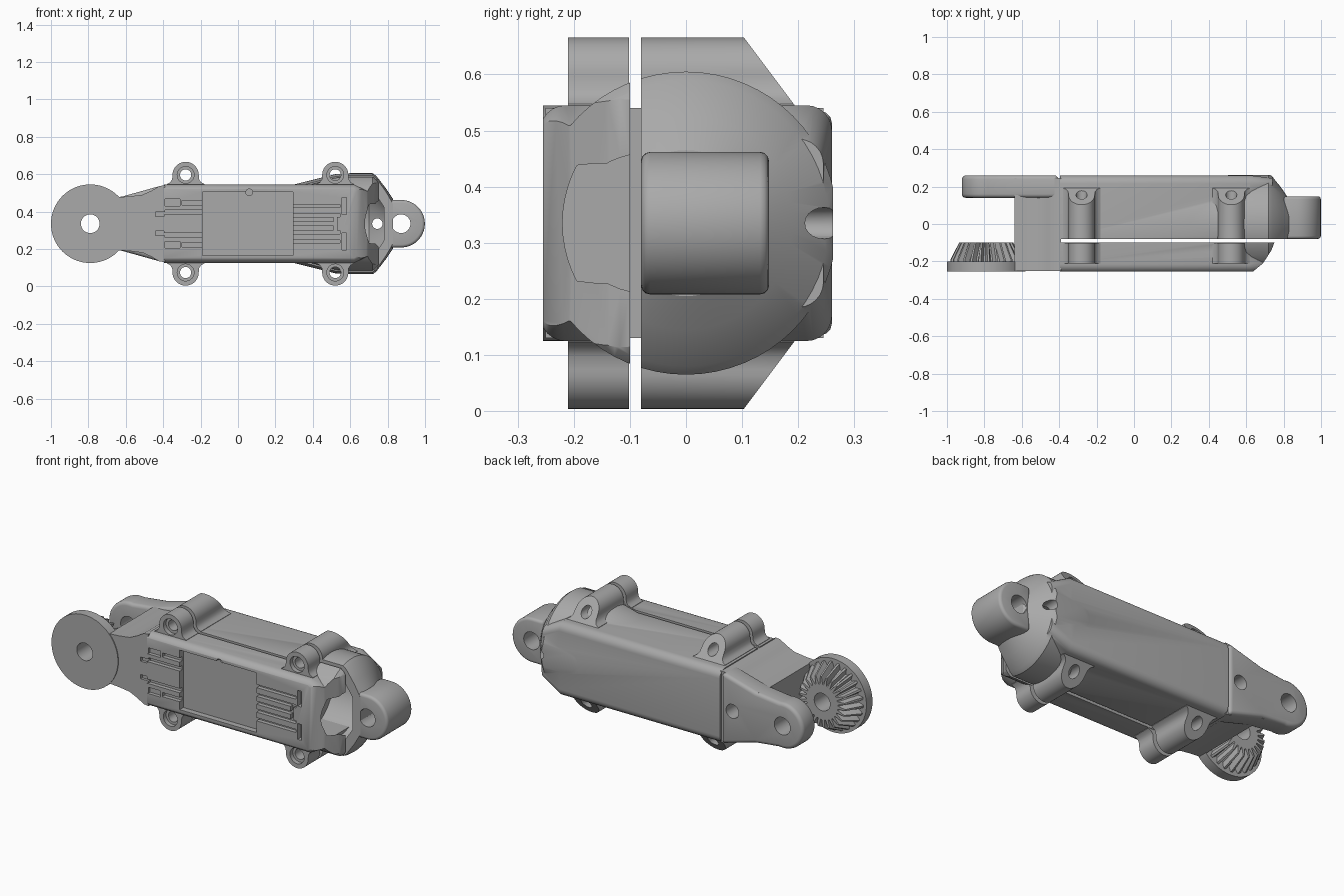
import bpy, bmesh, math
from mathutils import Vector

if "Cube" in bpy.data.objects:
    bpy.data.objects.remove(bpy.data.objects["Cube"])

ZC = 0.335  # height of the long axis
grey = bpy.data.materials.new("plain grey")
grey.use_nodes = True
grey.diffuse_color = (0.4, 0.4, 0.4, 1)
grey.node_tree.nodes["Principled BSDF"].inputs["Base Color"].default_value = (0.4, 0.4, 0.4, 1)


def loft(name, rings):
    """Skin equal-length rings of points and cap both ends."""
    bm = bmesh.new()
    loops = [[bm.verts.new(p) for p in ring] for ring in rings]
    n = len(loops[0])
    for a, b in zip(loops, loops[1:]):
        for i in range(n):
            j = (i + 1) % n
            bm.faces.new((a[i], a[j], b[j], b[i]))
    bm.faces.new(loops[0])
    bm.faces.new(loops[-1])
    bmesh.ops.recalc_face_normals(bm, faces=bm.faces[:])
    mesh = bpy.data.meshes.new(name)
    bm.to_mesh(mesh)
    bm.free()
    mesh.materials.append(grey)
    obj = bpy.data.objects.new(name, mesh)
    bpy.context.collection.objects.link(obj)
    return obj


def prism(name, pts, y0, y1):
    """Extrude an XZ profile (z from the axis) along y; y1 may depend on z."""
    far = y1 if callable(y1) else lambda z: y1
    return loft(name, [[Vector((x, y0, ZC + z)) for x, z in pts],
                       [Vector((x, far(z), ZC + z)) for x, z in pts]])


def arc(cx, cz, r, a0=0, a1=360, n=40):
    full = abs(a1 - a0) == 360
    steps = n if full else n + 1
    ang = [math.radians(a0 + (a1 - a0) * i / n) for i in range(steps)]
    return [(cx + r * math.cos(a), cz + r * math.sin(a)) for a in ang]


def box(x0, x1, z0, z1):
    return [(x0, z0), (x1, z0), (x1, z1), (x0, z1)]


def disc_ring(x, r):
    return [Vector((x, p, ZC + q)) for p, q in arc(0, 0, r, n=64)]


def round_box_ring(x, hy, hz, r):
    pts = []
    for k, (sy, sz) in enumerate(((1, 1), (-1, 1), (-1, -1), (1, -1))):
        pts += arc(sy * (hy - r), sz * (hz - r), r, 90 * k, 90 * k + 90, 6)
    return [Vector((x, p, ZC + q)) for p, q in pts]


def apply_mods(obj):
    dg = bpy.context.evaluated_depsgraph_get()
    mesh = bpy.data.meshes.new_from_object(obj.evaluated_get(dg))
    obj.modifiers.clear()
    obj.data = mesh


def combine(obj, other, op, keep=False):
    mod = obj.modifiers.new("combine", 'BOOLEAN')
    mod.operation, mod.object, mod.solver = op, other, 'EXACT'
    apply_mods(obj)
    if not keep:
        bpy.data.objects.remove(other)


def cut(obj, pts, y0, y1):
    combine(obj, prism("cutter", pts, y0, y1), 'DIFFERENCE')


def round_edges(obj, width):
    mod = obj.modifiers.new("round", 'BEVEL')
    mod.width, mod.segments, mod.limit_method = width, 3, 'ANGLE'
    mod.angle_limit = math.radians(50)
    apply_mods(obj)


def plan_block(pts):
    """Tall block with an XY outline."""
    return loft("block", [[Vector((x, y, z)) for x, y in pts] for z in (-1, 2)])


# Case: rounded box merging into a round nose
case = loft("back_case", [round_box_ring(x, hy, hz, 0.045) for x, hy, hz in
                          ((-0.396, 0.26, 0.21), (0.62, 0.26, 0.21), (0.74, 0.245, 0.15))])
nose = loft("nose", [disc_ring(x, r) for x, r in
                     ((0.22, 0.19), (0.52, 0.265), (0.6, 0.27), (0.72, 0.27),
                      (0.74, 0.255), (0.79, 0.19), (0.83, 0.13))])
combine(case, nose, 'UNION')
cavity = loft("cavity", [disc_ring(x, r) for x, r in ((0.45, 0.22), (0.70, 0.22), (0.78, 0.12))])
combine(case, cavity, 'DIFFERENCE')

# Split into front cover and back case with a thin gap
cover = case.copy()
cover.data = case.data.copy()
cover.name = "front_cover"
bpy.context.collection.objects.link(cover)
combine(case, plan_block([(-0.5, -0.08), (0.9, -0.08), (0.9, 0.262), (-0.5, 0.262)]), 'INTERSECT')
combine(cover, plan_block([(-0.5, -0.1), (0.75, -0.1), (0.735, -0.14), (0.69, -0.21),
                           (0.635, -0.255), (-0.5, -0.255)]), 'INTERSECT')
cut(case, arc(0.745, 0, 0.028, n=20), 0.05, 0.4)

# Recessed panel, ribs and slots on the cover face
cut(cover, box(-0.19, 0.295, -0.17, 0.17), -0.4, -0.222)
cut(cover, arc(0.06, 0.168, 0.018, n=16), -0.4, -0.2)
for s in (-1, 1):
    for z, x0 in ((0.062, -0.41), (0.113, -0.3)):
        cut(cover, box(x0, -0.185, s * z - 0.012, s * z + 0.012), -0.4, -0.232)
    cut(cover, box(-0.4, -0.31, s * 0.113 - 0.018, s * 0.113 + 0.018), -0.4, -0.235)
    cut(cover, box(0.555, 0.58, s * 0.095 - 0.045, s * 0.095 + 0.045), -0.4, -0.225)
    for z in (0.045, 0.095):
        cut(cover, box(0.29, 0.545, s * z - 0.009, s * z + 0.009), -0.4, -0.232)
cut(cover, box(0.29, 0.51, -0.009, 0.009), -0.4, -0.232)
cut(cover, box(0.51, 0.53, -0.04, 0.04), -0.4, -0.23)

# Screw bosses on both halves, sloped at the back
for side, s in (("top", 1), ("bottom", -1)):
    for end, cx in (("right", -0.28), ("left", 0.52)):
        outline = [(-0.105, 0.19), (-0.1, 0.212), (-0.082, 0.222), (-0.072, 0.238)]
        profile = [(cx - x, z) for x, z in outline] + arc(cx, 0.261, 0.07, 0, 180, 20)
        profile += [(cx + x, z) for x, z in reversed(outline)]
        profile = [(x, s * z) for x, z in profile]
        hole = arc(cx, s * 0.261, 0.03, n=24)
        back = prism(f"{side}_{end}_back_boss", profile, -0.08,
                     lambda z: 0.19 - (abs(z) - 0.215) * 0.75)
        front = prism(f"{side}_{end}_front_boss", profile, -0.21, -0.102)
        for boss in (back, front):
            cut(boss, hole, -0.5, 0.5)
        cut(front, arc(cx, s * 0.261, 0.045, n=24), -0.4, -0.185)

# Neck joining the case to the fork
upper = [(-0.64, 0.142), (-0.58, 0.146), (-0.51, 0.155), (-0.46, 0.178), (-0.42, 0.202), (-0.39, 0.205)]
neck = prism("neck", upper + [(x, -z) for x, z in reversed(upper)], -0.25, 0.245)
cut(neck, arc(-0.475, 0, 0.04, n=28), 0.12, 0.4)
for s in (-1, 1):  # shallow channels running onto the cover
    cut(neck, box(-0.44, -0.3, s * 0.05 - 0.012, s * 0.05 + 0.012), -0.4, -0.235)

# Back fork arm
arm_outline = arc(-0.79, 0, 0.13, 80, 280, 28) + [(-0.62, -0.145), (-0.405, -0.205),
                                                  (-0.405, 0.205), (-0.62, 0.145)]
arm = prism("fork_arm", arm_outline, 0.14, 0.26)
round_edges(arm, 0.02)
cut(arm, arc(-0.79, 0, 0.05), -0.5, 0.5)
cut(arm, arc(-0.475, 0, 0.04, n=28), 0, 0.5)

# Front disc with a bevel gear on its inner face
disc = prism("front_disc", arc(-0.79, 0, 0.21, n=72), -0.255, -0.2)
cut(disc, arc(-0.79, 0, 0.05), -0.5, 0.5)


def gear_ring(y, tip, root, teeth=26):
    pts = []
    for i in range(teeth * 4):
        a = math.tau * (i + 0.5) / (teeth * 4)
        r = tip if i % 4 < 2 else root
        pts.append(Vector((-0.79 + r * math.cos(a), y, ZC + r * math.sin(a))))
    return pts


gear = loft("bevel_gear", [gear_ring(-0.205, 0.192, 0.165), gear_ring(-0.19, 0.192, 0.16),
                           gear_ring(-0.1, 0.145, 0.1)])
cut(gear, arc(-0.79, 0, 0.05), -0.5, 0.5)

# End lug
lug = prism("end_lug", arc(0.872, 0, 0.127, -90, 90, 28) + [(0.8, 0.127), (0.8, -0.127)], -0.08, 0.148)
round_edges(lug, 0.016)
cut(lug, arc(0.872, 0, 0.05), -0.5, 0.5)

# Smooth shading with sharp creases
for obj in bpy.context.scene.objects:
    obj.select_set(obj.type == 'MESH')
bpy.context.view_layer.objects.active = case
bpy.ops.object.shade_smooth_by_angle(angle=math.radians(32))
